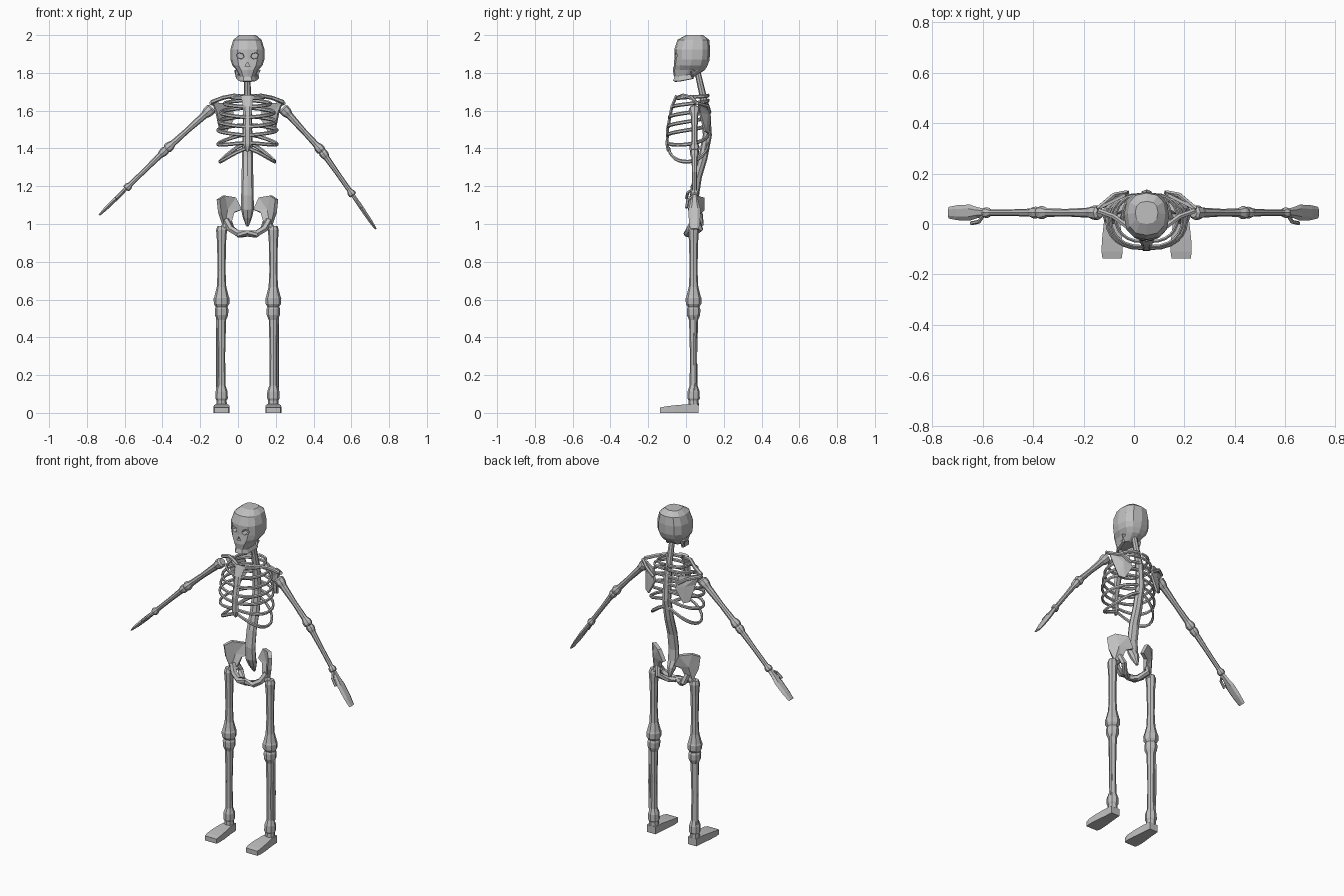
import bpy, bmesh, math
from mathutils import Vector

if "Cube" in bpy.data.objects:
    bpy.data.objects.remove(bpy.data.objects["Cube"])

CX = 0.05   # body midline
X, Y, Z = Vector((1, 0, 0)), Vector((0, 1, 0)), Vector((0, 0, 1))

bone_mat = bpy.data.materials.new("bone grey")
bone_mat.use_nodes = True
GREY = (0.52, 0.52, 0.52, 1)
bone_mat.diffuse_color = GREY
bone_mat.node_tree.nodes["Principled BSDF"].inputs["Base Color"].default_value = GREY


def finish(name, bm):
    bmesh.ops.recalc_face_normals(bm, faces=bm.faces)
    mesh = bpy.data.meshes.new(name)
    bm.to_mesh(mesh)
    bm.free()
    mesh.materials.append(bone_mat)
    ob = bpy.data.objects.new(name, mesh)
    bpy.context.collection.objects.link(ob)
    return ob


def loft(name, stations, sides=6, ref=X, axis=None, power=1.0):
    """Skin rings (point, radius along ref, other radius); four sides give a box."""
    pts = [Vector(s[0]) for s in stations]
    phase = 0
    if sides == 4:
        phase, power = math.pi / 4, 0
    bm, rings = bmesh.new(), []
    for i, (_, ra, rb) in enumerate(stations):
        t = axis or (pts[min(i + 1, len(pts) - 1)] - pts[max(i - 1, 0)]).normalized()
        a = (ref - t * ref.dot(t)).normalized()
        b = t.cross(a)
        ring = []
        for k in range(sides):
            ang = phase + math.tau * k / sides
            c, s = math.cos(ang), math.sin(ang)
            u = math.copysign(abs(c) ** power, c) * ra
            v = math.copysign(abs(s) ** power, s) * rb
            ring.append(bm.verts.new(pts[i] + a * u + b * v))
        rings.append(ring)
    for r, q in zip(rings, rings[1:]):
        for k in range(sides):
            n = (k + 1) % sides
            bm.faces.new((r[k], r[n], q[n], q[k]))
    bm.faces.new(rings[0])
    bm.faces.new(rings[-1])
    return finish(name, bm)


def rod(name, pts, radius, **kw):
    return loft(name, [(p, radius, radius) for p in pts], **kw)


def bone(name, start, end, profile, **kw):
    """Straight bone from (fraction, radius) pairs."""
    a, b = Vector(start), Vector(end)
    return loft(name, [(a.lerp(b, f), r, r) for f, r in profile], sides=8, **kw)


def plate(name, outline, centre, thickness):
    bm = bmesh.new()
    hub = bm.verts.new(centre)
    rim = [bm.verts.new(p) for p in outline]
    for i, v in enumerate(rim):
        bm.faces.new((hub, v, rim[(i + 1) % len(rim)]))
    ob = finish(name, bm)
    mod = ob.modifiers.new("Thickness", "SOLIDIFY")
    mod.thickness, mod.offset = thickness, 0
    return ob


def side(s, pts):
    """Place midline-relative points on one side of the body."""
    return [(CX + s * x, y, z) for x, y, z in pts]


# Skull: height, front, back, half width
skull_rings = [(2.0, 0.0, 0.09, 0.045), (1.975, -0.045, 0.123, 0.075),
               (1.925, -0.062, 0.128, 0.09), (1.87, -0.062, 0.125, 0.09),
               (1.84, -0.066, 0.115, 0.08), (1.815, -0.07, 0.1, 0.058),
               (1.782, -0.064, 0.05, 0.042)]
skull = loft("skull", [((CX, (f + b) / 2, z), w, (b - f) / 2) for z, f, b, w in skull_rings],
             sides=12, axis=Z, power=0.8)

# Eye sockets and nose opening
cutters = []
for s in (-1, 1):
    x = CX + s * 0.038
    cutters.append(loft("eye_cutter", [((x, -0.12, 1.89), 0.026, 0.021), ((x, -0.025, 1.89), 0.02, 0.015)],
                        ref=Vector((1, 0, s * 0.3)), axis=Y))
cutters.append(rod("nose_cutter", [(CX, -0.12, 1.842), (CX, -0.045, 1.842)], 0.015, sides=3, ref=Z))
for cutter in cutters:
    mod = skull.modifiers.new("Opening", "BOOLEAN")
    mod.operation, mod.object, mod.solver = "DIFFERENCE", cutter, "EXACT"
    bpy.context.view_layer.objects.active = skull
    bpy.ops.object.modifier_apply(modifier=mod.name)
    bpy.data.objects.remove(cutter)

# Lower jaw
half_jaw = [(0.055, 0.04, 1.815), (0.05, 0.03, 1.78), (0.035, -0.035, 1.768), (0.018, -0.058, 1.767)]
jaw = side(-1, half_jaw) + side(1, half_jaw)[::-1]
loft("lower_jaw", [(p, 0.013, 0.007) for p in jaw], sides=4, ref=Vector((0, 0.4, 1)))

# Spine and tailbone: height, depth position, radius
spine = [(1.81, 0.06, 0.016), (1.7, 0.085, 0.018), (1.6, 0.105, 0.023), (1.47, 0.113, 0.026),
         (1.35, 0.09, 0.029), (1.25, 0.06, 0.031), (1.15, 0.045, 0.033), (1.08, 0.05, 0.034),
         (1.04, 0.068, 0.026), (0.99, 0.085, 0.008)]
loft("spine", [((CX, y, z), r, min(r, 0.024)) for z, y, r in spine], sides=8)

# Breastbone
sternum = [(1.68, -0.05, 0.034), (1.62, -0.075, 0.024), (1.5, -0.098, 0.02),
           (1.42, -0.1, 0.022), (1.385, -0.093, 0.008)]
loft("breastbone", [((CX, y, z), w, 0.009) for z, y, w in sternum], sides=6)

# Ribs: back height, front height, sag, half width, front depth
ribs = [(1.68, 1.665, 0, 0.085, -0.045), (1.655, 1.62, 0, 0.115, -0.07),
        (1.615, 1.565, 0, 0.135, -0.09), (1.57, 1.515, 0, 0.145, -0.096),
        (1.525, 1.47, 0, 0.15, -0.098), (1.475, 1.43, 0.03, 0.15, -0.096),
        (1.43, 1.4, 0.085, 0.138, -0.09)]
for s, label in ((-1, "right"), (1, "left")):
    for n, (zb, zf, sag, w, yf) in enumerate(ribs):
        path, yb = [], 0.118
        for k in range(13):
            t = k / 12
            wave = max(math.sin(math.pi * t), 0)
            path.append((0.008 + w * wave ** 0.8, (yb + yf) / 2 + (yb - yf) / 2 * math.cos(math.pi * t),
                         zb + (zf - zb) * t - sag * wave))
        loft(f"{label}_rib_{n + 1}", [(p, 0.01, 0.007) for p in side(s, path)], ref=Z)

    # Collar bone and shoulder blade
    rod(f"{label}_collar_bone", side(s, [(0.015, -0.045, 1.668), (0.07, -0.015, 1.68),
                                        (0.13, 0.03, 1.668), (0.19, 0.052, 1.645)]), 0.011, ref=Z)
    plate(f"{label}_shoulder_blade",
          side(s, [(0.185, 0.065, 1.645), (0.085, 0.115, 1.635), (0.07, 0.127, 1.56),
                   (0.115, 0.118, 1.48), (0.145, 0.1, 1.49), (0.165, 0.072, 1.59)]),
          side(s, [(0.12, 0.112, 1.58)])[0], 0.012)
    rod(f"{label}_shoulder_ridge", side(s, [(0.08, 0.125, 1.59), (0.13, 0.115, 1.625),
                                          (0.195, 0.06, 1.64)]), 0.01, ref=Z)

    # Pelvis half: wing, pubic arch and seat bone
    plate(f"{label}_hip_wing",
          side(s, [(0.155, 0.015, 1.13), (0.125, 0.05, 1.15), (0.065, 0.088, 1.14), (0.033, 0.088, 1.075),
                   (0.072, 0.07, 1.06), (0.085, 0.05, 1.01), (0.125, 0.04, 0.985), (0.147, 0.02, 1.06)]),
          side(s, [(0.11, 0.062, 1.075)])[0], 0.022)
    rod(f"{label}_pubic_arch", side(s, [(0.115, 0.04, 1.02), (0.09, 0.02, 0.975),
                                      (0.05, 0.008, 0.95), (0, 0.005, 0.95)]), 0.019)
    rod(f"{label}_seat_bone", side(s, [(0.1, 0.055, 1.02), (0.085, 0.075, 0.975),
                                     (0.045, 0.035, 0.945), (0.01, 0.012, 0.945)]), 0.017)

    # Leg
    hx, ly = CX + s * 0.137, 0.04
    rod(f"{label}_hip_ball", side(s, [(0.137, ly, 0.965), (0.112, ly, 0.99), (0.095, ly, 1.008)]),
        0.021, sides=8, ref=Y)
    bone(f"{label}_thigh_bone", (hx, ly, 0.99), (hx, ly, 0.56),
         [(0, 0.022), (0.05, 0.029), (0.2, 0.024), (0.55, 0.021), (0.75, 0.025),
          (0.87, 0.038), (0.89, 0.042), (0.96, 0.041), (1, 0.03)])
    bone(f"{label}_shin_bone", (hx, ly, 0.565), (hx, ly, 0.04),
         [(0, 0.03), (0.03, 0.036), (0.09, 0.035), (0.14, 0.024), (0.5, 0.019), (0.8, 0.021),
          (0.86, 0.032), (0.93, 0.033), (0.95, 0.027), (1, 0.028)])
    rod(f"{label}_calf_bone", side(s, [(0.157, 0.048, 0.51), (0.158, 0.05, 0.3), (0.157, 0.045, 0.1)]), 0.009)
    foot = [(0.065, 0.028, 0.022), (0.01, 0.032, 0.023), (-0.06, 0.04, 0.02),
            (-0.11, 0.042, 0.017), (-0.137, 0.038, 0.014)]
    loft(f"{label}_foot", [((hx, y, h), w, h) for y, w, h in foot], sides=4, axis=Y)

# Arms: shoulder, elbow, wrist and fingertip
AY = 0.045
arms = {"right": [(-0.135, 1.615), (-0.38, 1.395), (-0.595, 1.185), (-0.735, 1.047)],
        "left": [(0.235, 1.615), (0.445, 1.385), (0.61, 1.15), (0.73, 0.973)]}
for label, joints in arms.items():
    shoulder, elbow, wrist, tip = [Vector((x, AY, z)) for x, z in joints]
    bone(f"{label}_upper_arm", shoulder, elbow,
         [(0, 0.02), (0.03, 0.029), (0.11, 0.028), (0.18, 0.02), (0.55, 0.015), (0.85, 0.017),
          (0.92, 0.026), (0.97, 0.026), (1, 0.02)], ref=Y)
    bone(f"{label}_forearm", elbow, wrist,
         [(0, 0.02), (0.04, 0.024), (0.1, 0.022), (0.15, 0.016), (0.5, 0.013), (0.88, 0.013),
          (0.93, 0.021), (0.98, 0.021), (1, 0.015)], ref=Y)
    hand = [(0, 0.016, 0.012), (0.2, 0.022, 0.013), (0.4, 0.032, 0.013), (0.75, 0.03, 0.011), (1, 0.023, 0.006)]
    loft(f"{label}_hand", [(wrist.lerp(tip, f), w, h) for f, w, h in hand], ref=Y)
    thumb = [wrist.lerp(tip, f) - Y * d for f, d in ((0.02, 0.01), (0.14, 0.036), (0.36, 0.042))]
    rod(f"{label}_thumb", thumb, 0.008, ref=Y)
